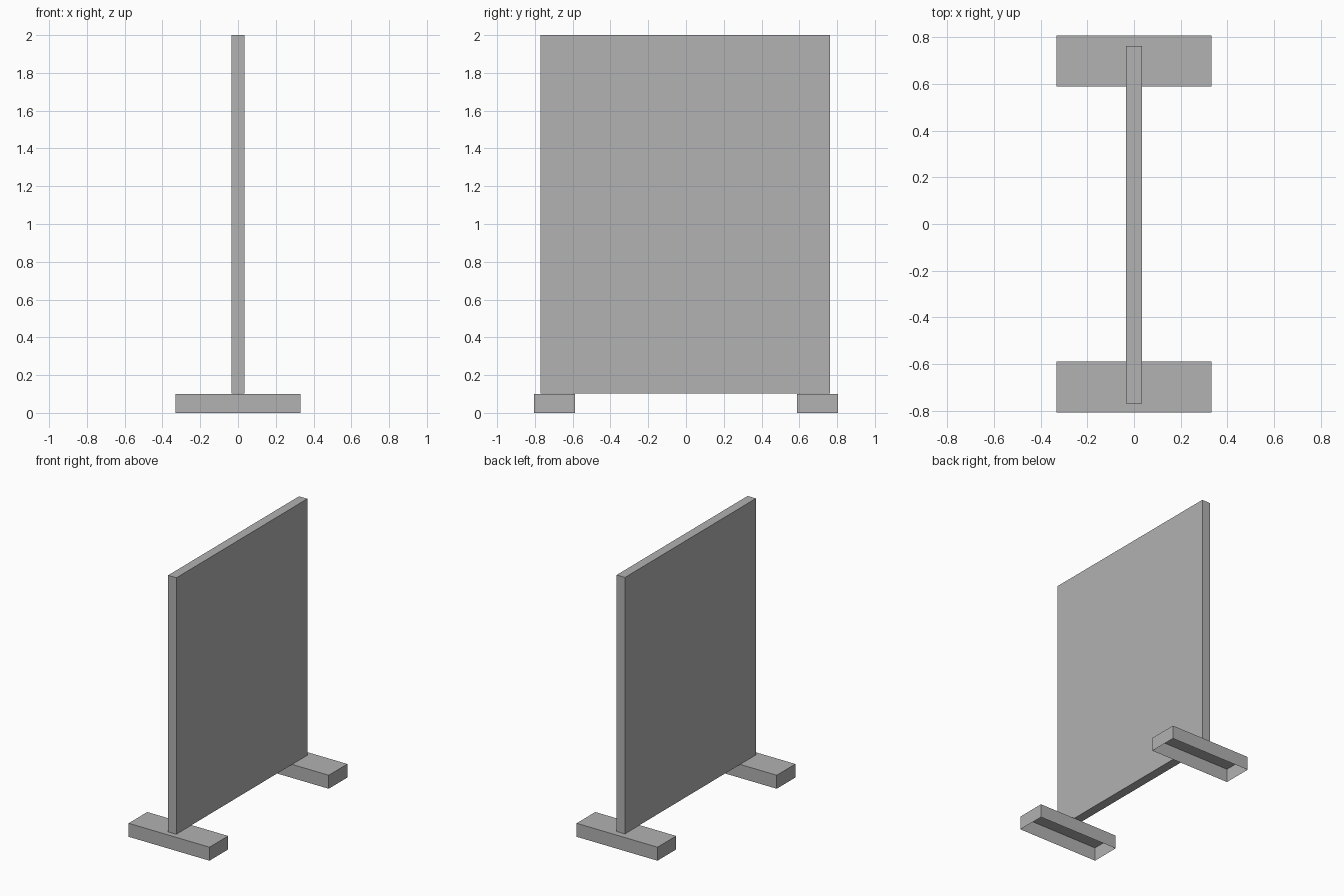
import bpy
import bmesh
from mathutils import Vector

cube = bpy.data.objects.get("Cube")
if cube:
    bpy.data.objects.remove(cube, do_unlink=True)

# Single plain grey
grey = bpy.data.materials.new("plain_grey")
grey.use_nodes = True
colour = (0.445, 0.445, 0.445, 1)
grey.diffuse_color = colour
grey.node_tree.nodes["Principled BSDF"].inputs["Base Color"].default_value = colour


def box(name, low, high, open_bottom=False):
    """Flat-faced box between two corners, optionally without its underside."""
    low, high = Vector(low), Vector(high)
    bm = bmesh.new()
    bmesh.ops.create_cube(bm, size=1)
    bmesh.ops.scale(bm, vec=high - low, verts=bm.verts)
    bmesh.ops.translate(bm, vec=(low + high) / 2, verts=bm.verts)
    bm.normal_update()
    if open_bottom:
        under = [f for f in bm.faces if f.normal.z < -0.5]
        bmesh.ops.delete(bm, geom=under, context='FACES_ONLY')
    mesh = bpy.data.meshes.new(name)
    bm.to_mesh(mesh)
    bm.free()
    mesh.materials.append(grey)
    obj = bpy.data.objects.new(name, mesh)
    bpy.context.collection.objects.link(obj)
    return obj


# Upright board, set very slightly towards the front
box("panel", (-0.034, -0.769, 0.102), (0.034, 0.762, 2))

# Hollow feet, open underneath
foot_depth = 0.218
for name, y in (("front_foot", -0.697), ("back_foot", 0.697)):
    box(name, (-0.331, y - foot_depth / 2, 0),
        (0.331, y + foot_depth / 2, 0.1), open_bottom=True)
